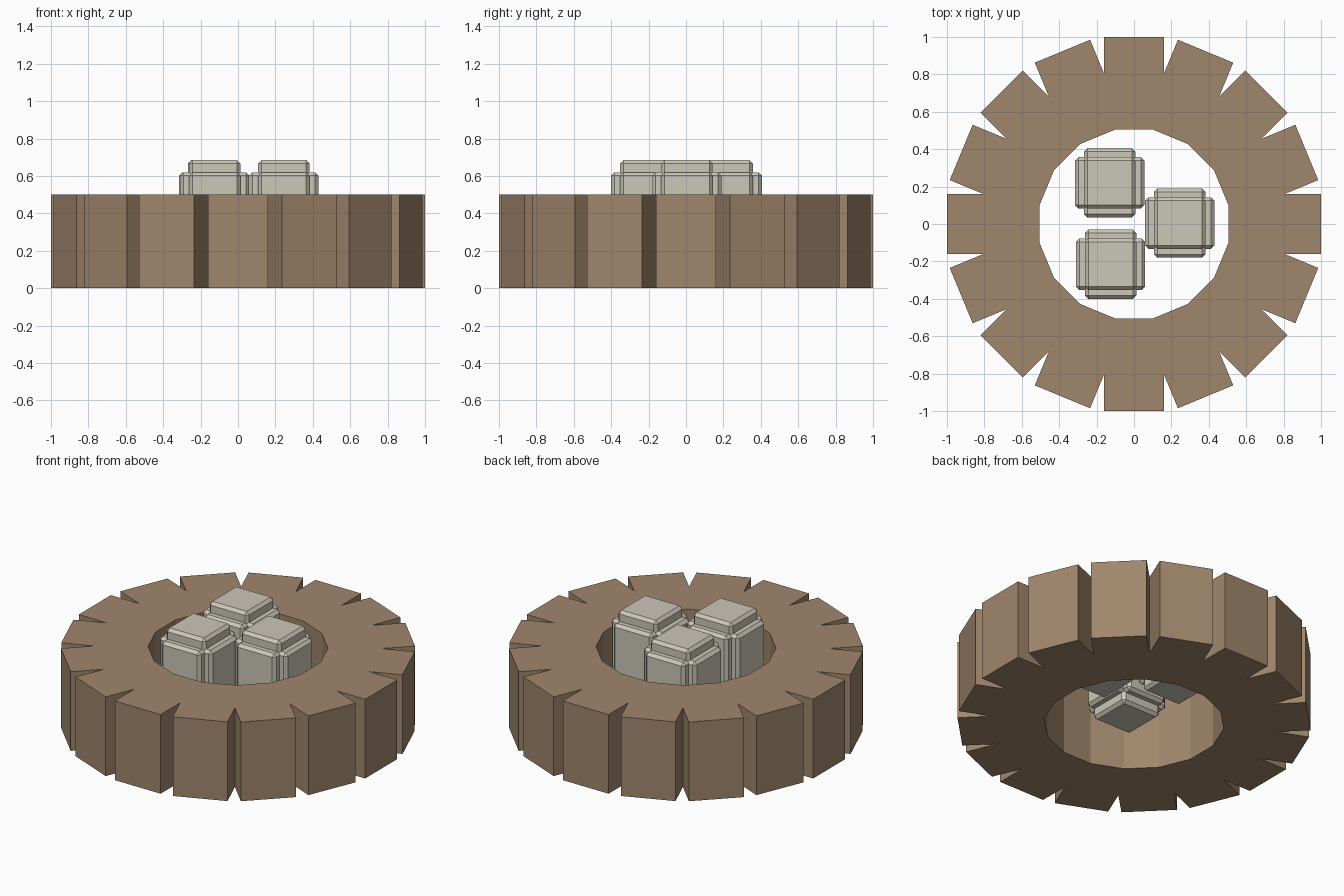
import bpy, bmesh
from math import pi, tan, cos, sin
from mathutils import Matrix, Vector

cube = bpy.data.objects.get("Cube")
if cube:
    bpy.data.objects.remove(cube)


def material(name, rgb):
    m = bpy.data.materials.new(name)
    m.use_nodes = True
    m.diffuse_color = (*rgb, 1)
    m.node_tree.nodes["Principled BSDF"].inputs["Base Color"].default_value = (*rgb, 1)
    return m


def add_object(name, bm, mat):
    bmesh.ops.recalc_face_normals(bm, faces=bm.faces)
    mesh = bpy.data.meshes.new(name)
    bm.to_mesh(mesh)
    bm.free()
    mesh.materials.append(mat)
    ob = bpy.data.objects.new(name, mesh)
    bpy.context.collection.objects.link(ob)
    return ob


brown = material("brown wood", (0.35, 0.24, 0.15))
grey = material("pale stone", (0.60, 0.57, 0.48))

# Toothed ring: straight-sided teeth whose sides meet in V notches
TEETH, HEIGHT, HOLE, HALF = 16, 0.5, 0.505, 0.16
step = 2 * pi / TEETH
t = tan(step / 2)
profile = [Vector((HOLE, -HOLE * t)), Vector((HALF / t, -HALF)), Vector((1, -HALF)),
           Vector((1, HALF)), Vector((HALF / t, HALF)), Vector((HOLE, HOLE * t))]
bm = bmesh.new()
for i in range(TEETH):
    c, s = cos(i * step), sin(i * step)
    rings = [[bm.verts.new((c * p.x - s * p.y, s * p.x + c * p.y, z)) for p in profile]
             for z in (0, HEIGHT)]
    low, high = rings
    bm.faces.new(low[::-1])
    bm.faces.new(high)
    # Outer tooth walls and the inner wall; the joins between teeth stay open
    for a, b in ((1, 2), (2, 3), (3, 4), (5, 0)):
        bm.faces.new((low[a], low[b], high[b], high[a]))
bmesh.ops.remove_doubles(bm, verts=bm.verts, dist=0.0005)
add_object("toothed_ring", bm, brown)

# Stones: three crossed chamfered boxes, each long in one axis
WIDE, NARROW = 0.37, 0.275
TALL, SHORT, MIDDLE = 0.505, 0.375, 0.4325


def stone(name, x, y):
    bm = bmesh.new()
    for size in ((WIDE, NARROW, SHORT), (NARROW, WIDE, SHORT), (NARROW, NARROW, TALL)):
        place = Matrix.Translation((x, y, MIDDLE)) @ Matrix.Diagonal((*size, 1))
        bmesh.ops.create_cube(bm, size=1, matrix=place)
    bmesh.ops.bevel(bm, geom=bm.edges[:], offset=0.018, segments=1, affect='EDGES')
    add_object(name, bm, grey)


stone("back_stone", -0.13, 0.22)
stone("front_stone", -0.125, -0.215)
stone("left_stone", 0.245, 0.005)
